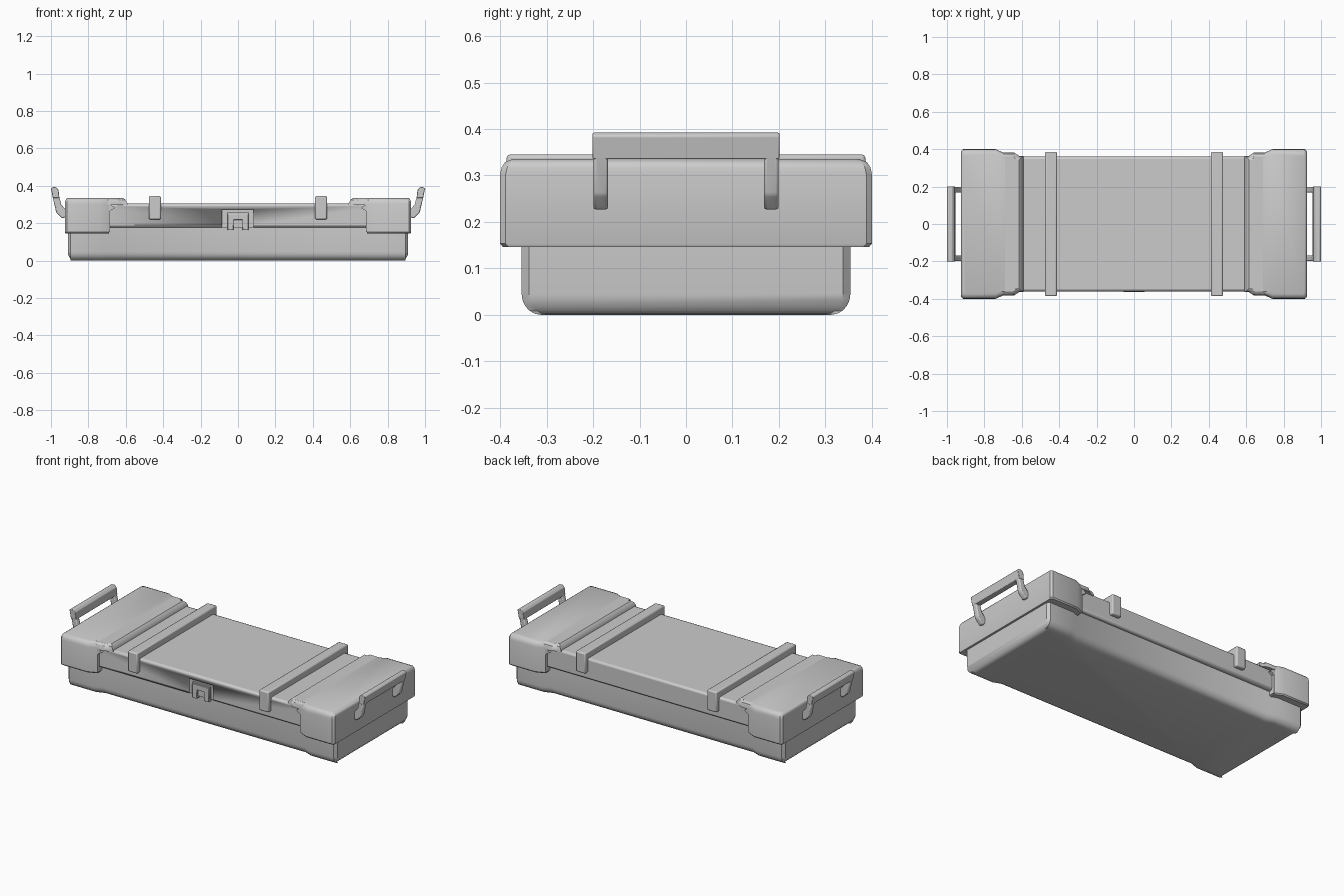
import bpy, bmesh, math

if "Cube" in bpy.data.objects:
    bpy.data.objects.remove(bpy.data.objects["Cube"])


def finish(bm, name, bevel=0.0, mirror="", segs=2):
    bmesh.ops.recalc_face_normals(bm, faces=bm.faces)
    me = bpy.data.meshes.new(name)
    bm.to_mesh(me)
    bm.free()
    ob = bpy.data.objects.new(name, me)
    bpy.context.collection.objects.link(ob)
    bpy.context.view_layer.objects.active = ob
    for o in bpy.context.selected_objects:
        o.select_set(False)
    ob.select_set(True)
    bpy.ops.object.shade_smooth_by_angle(angle=math.radians(35))
    if bevel:
        b = ob.modifiers.new("bevel", "BEVEL")
        b.width, b.segments, b.limit_method = bevel, segs, "ANGLE"
    if mirror:
        m = ob.modifiers.new("mirror", "MIRROR")
        m.use_axis = ["X" in mirror, "Y" in mirror, False]
        m.use_mirror_merge = False
    return ob


def loft(name, rings, **kw):
    bm = bmesh.new()
    vs = [[bm.verts.new(p) for p in r] for r in rings]
    n = len(vs[0])
    for a, b in zip(vs, vs[1:]):
        for i in range(n):
            bm.faces.new((a[i], a[(i + 1) % n], b[(i + 1) % n], b[i]))
    bm.faces.new(vs[0][::-1])
    bm.faces.new(vs[-1])
    return finish(bm, name, **kw)


def prism_y(name, pts, y0, y1, **kw):
    return loft(name, [[(x, y, z) for x, z in pts] for y in (y0, y1)], **kw)


def arch(w, t, z0, z1):
    return [(-w, z0), (-w, z1), (w, z1), (w, z0),
            (w - t, z0), (w - t, z1 - t), (t - w, z1 - t), (t - w, z0)]


def plan(half, inset, z, end):
    # half is the +x,+y outline, shrunk by inset at the end and at the sides
    q = [(x - inset if x == end else x, y - inset) for x, y in half]
    r = q + [(-x, y) for x, y in q[::-1]]
    return [(x, y, z) for x, y in r] + [(x, -y, z) for x, y in r[::-1]]


# Base tub: wider ends, rounded underside
half = [(0.91, 0.338), (0.895, 0.354), (0.73, 0.354), (0.68, 0.335)]
rings = []
for i in range(6):
    a = i / 5 * math.pi / 2
    rings.append(plan(half, 0.042 * (1 - math.sin(a)), 0.046 * (1 - math.cos(a)), 0.91))
rings.append(plan(half, 0, 0.185, 0.91))
loft("base_tub", rings)

# Lid panel with a recess for the latch
lid = prism_y("lid_panel", [(-.8, .178), (.8, .178), (.8, .305), (-.8, .305)],
              -0.36, 0.36, bevel=0.012)
cutter = prism_y("latch_recess_cutter",
                 [(-.085, .1), (.082, .1), (.082, .273), (-.085, .273)], -0.45, -0.347)
cutter.hide_render = True
cutter.hide_viewport = True
cut = lid.modifiers.new("recess", "BOOLEAN")
cut.object, cut.solver = cutter, "EXACT"

# Lid end caps, flared out past the base
outline = [(0.69, 0.378), (0.74, 0.40), (0.915, 0.40), (0.926, 0.388)]
rings = []
for ins, z in [(.006, .146), (0, .153), (0, .303), (.003, .317), (.011, .329), (.026, .335)]:
    r = [(x - (ins * 0.6 if x > 0.9 else 0), y - ins) for x, y in outline]
    rings.append([(x, y, z) for x, y in r] + [(x, -y, z) for x, y in r[::-1]])
loft("lid_end_caps", rings, mirror="X")

# Overlapping top lip with a sloped inner edge
rings = []
for xi, ins, z in [(.592, 0, .297), (.592, 0, .307), (.602, .006, .325), (.614, .020, .335)]:
    r = [(0.72, .381 - ins), (0.64, .381 - ins), (xi + .02, .363 - ins), (xi, .363 - ins)]
    rings.append([(x, y, z) for x, y in r] + [(x, -y, z) for x, y in r[::-1]])
loft("cap_top_lips", rings, mirror="X")

# Curved corner webs under the lip
web = [(0.70, 0.30), (0.64, 0.30)]
web += [(0.69 - 0.035 * math.cos(a), 0.265 + 0.033 * math.sin(a))
        for a in (1.3, 0.9, 0.5, 0.0)] + [(0.685, 0.152), (0.70, 0.152)]
prism_y("cap_corner_webs", [(max(x, 0.64) if z > .27 else max(x, .684), z) for x, z in web],
        0.33, 0.378, mirror="XY")

# Straps wrapped over the lid
bm = bmesh.new()
yz = arch(0.386, 0.03, 0.22, 0.345)
yz[4:8] = [(0.35, .22), (0.35, .295), (-0.35, .295), (-0.35, .22)]
strap = [[bm.verts.new((x, y, z)) for y, z in yz] for x in (0.412, 0.476)]
for i in range(8):
    j = (i + 1) % 8
    bm.faces.new((strap[0][i], strap[0][j], strap[1][j], strap[1][i]))
for s in strap:
    bm.faces.new(s)
finish(bm, "lid_straps", bevel=0.007, mirror="X")

# End handles: bent legs and a cross bar
leg = [(.915, .235), (.940, .225), (.972, .258), (.992, .345), (.957, .345), (.945, .30), (.915, .265)]
prism_y("handle_legs", leg, 0.168, 0.199, bevel=0.006, mirror="XY")
bar = [(.955, .335), (.990, .335), (1.0, .385), (.992, .392), (.972, .392), (.960, .380)]
prism_y("handle_bars", bar, -0.201, 0.201, bevel=0.003, mirror="X")

# Latch: nested arches in the recess
prism_y("latch_frame", arch(0.06, 0.016, 0.178, 0.257), -0.357, -0.33, bevel=0.002)
prism_y("latch_clasp", arch(0.056, 0.032, 0.163, 0.25), -0.364, -0.33, bevel=0.003)
prism_y("latch_plate", [(-.03, .178), (.03, .178), (.03, .225), (-.03, .225)], -0.352, -0.33)
